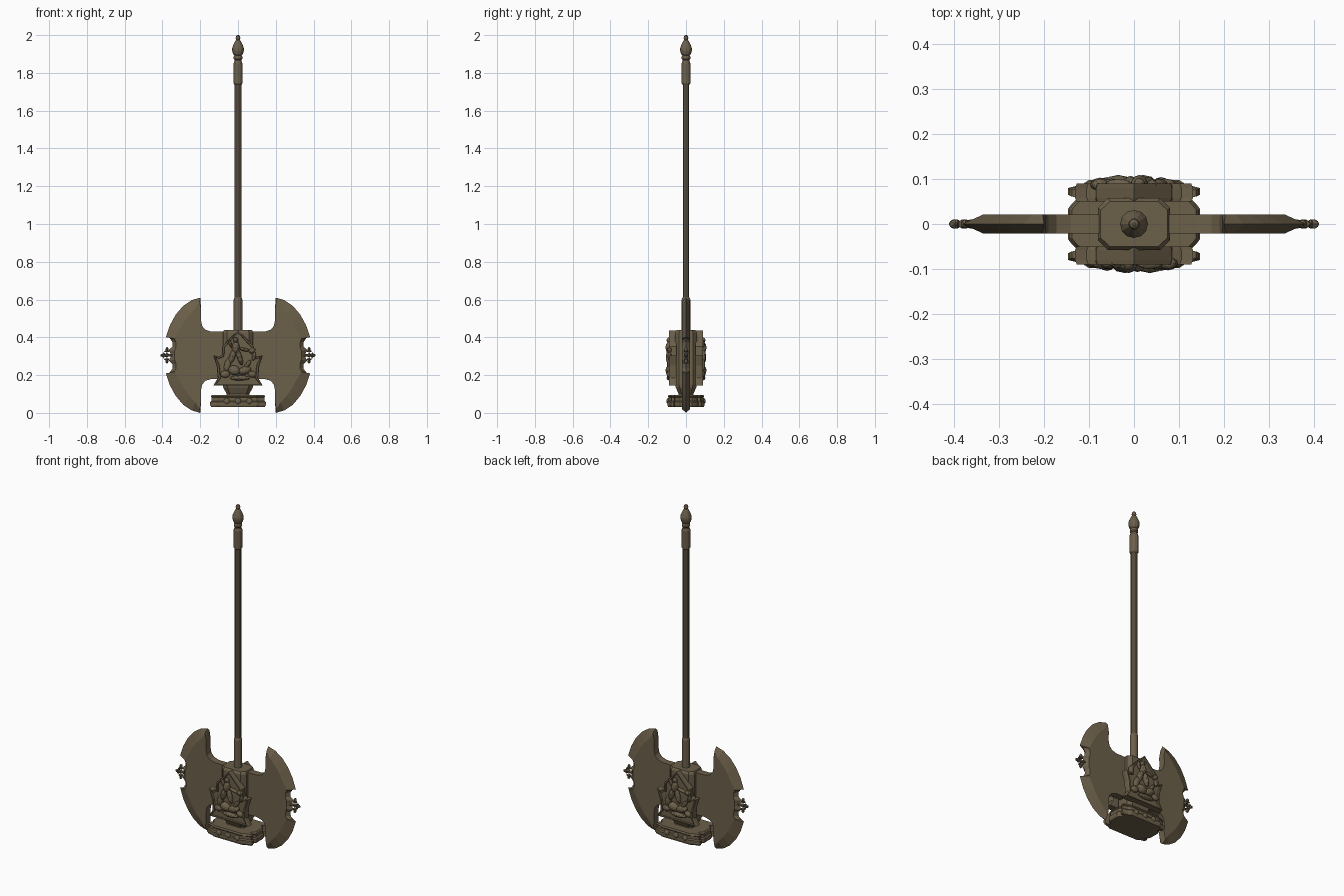
import bpy, bmesh, math
from mathutils import Matrix, Vector

if "Cube" in bpy.data.objects:
    bpy.data.objects.remove(bpy.data.objects["Cube"])

metal = bpy.data.materials.new("aged_bronze")
metal.diffuse_color = (0.15, 0.116, 0.068, 1)
metal.use_nodes = True
metal.node_tree.nodes["Principled BSDF"].inputs["Base Color"].default_value = metal.diffuse_color
MID = 0.305  # height of the blade centre line


def finish(name, bm):
    bmesh.ops.remove_doubles(bm, verts=bm.verts, dist=1e-5)
    bmesh.ops.recalc_face_normals(bm, faces=bm.faces)
    me = bpy.data.meshes.new(name)
    bm.to_mesh(me)
    bm.free()
    me.materials.append(metal)
    ob = bpy.data.objects.new(name, me)
    bpy.context.collection.objects.link(ob)
    return ob


def loft(name, rings):
    """Skin a list of closed rings and cap both ends."""
    bm = bmesh.new()
    loops = [[bm.verts.new(p) for p in r] for r in rings]
    for a, b in zip(loops, loops[1:]):
        for i in range(len(a)):
            j = (i + 1) % len(a)
            bm.faces.new((a[i], a[j], b[j], b[i]))
    bm.faces.new(loops[0])
    bm.faces.new(loops[-1])
    return finish(name, bm)


def lathe(name, profile, n=12):
    return loft(name, [[(r * math.cos(2 * math.pi * i / n), r * math.sin(2 * math.pi * i / n), z)
                        for i in range(n)] for r, z in profile])


def four_way(quarter):
    """Mirror a quarter outline (from +x side to +y side) into a closed loop."""
    half = quarter + [(-x, y) for x, y in reversed(quarter)]
    return half + [(-x, -y) for x, y in half]


def add_blob(bm, pos, size, tilt=0, sub=1):
    m = Matrix.Translation(pos) @ Matrix.Rotation(tilt, 4, 'Y') @ Matrix.Diagonal((*size, 1))
    bmesh.ops.create_icosphere(bm, subdivisions=sub, radius=1, matrix=m)


# Shaft, collar and pommel
lathe("shaft", [(.018, .42), (.018, 1.76)], 10)
lathe("shaft_collar", [(.023, .42), (.023, .60), (.018, .612)])
lathe("grip_sleeve", [(.019, 1.738), (.024, 1.745), (.024, 1.85), (.019, 1.862)])
lathe("pommel", [(.018, 1.855), (.018, 1.868), (.023, 1.874), (.023, 1.886), (.019, 1.892),
                 (.026, 1.90), (.031, 1.917), (.031, 1.93), (.026, 1.945), (.015, 1.968),
                 (.010, 1.975), (.013, 1.984), (.010, 1.995), (.003, 2.0)])

# Central block with a tapering neck underneath
block = four_way([(1, .62), (.72, 1)])
loft("central_block", [[(x * w, y * d, z) for x, y in block] for w, d, z in
                       [(.065, .045, .08), (.06, .038, .10), (.078, .055, .135),
                        (.08, .058, .15), (.08, .058, .425), (.074, .05, .438)]])

# Notched foot with studs on the front and back
foot = four_way([(.147, .033), (.138, .045), (.122, .06), (.147, .065),
                 (.147, .08), (.115, .088), (.10, .098)])
loft("foot", [[(x * s, y * s, z) for x, y in foot] for s, z in
              [(.96, .03), (1, .04), (1, .058), (.95, .064), (.95, .082), (.98, .086), (.94, .096)]])
bm = bmesh.new()
for s in (-1, 1):
    for x in (-.06, 0, .06):
        add_blob(bm, (x, s * .093, .062), (.017, .011, .017), sub=2)
finish("foot_studs", bm)

# Blades: (edge, ridge) pairs down the upper half, heights from the centre line
edge = [(.20, .305), (.245, .292), (.29, .262), (.33, .215), (.36, .16), (.382, .096),
        (.362, .092), (.347, .07), (.348, .045), (.366, .028), (.358, .012)]
ridge = [(.203, .285), (.225, .25), (.257, .215), (.287, .175), (.308, .135), (.335, .088),
         (.335, .084), (.328, .068), (.328, .045), (.335, .025), (.335, .01)]
back = [(.195, .24), (.197, .19), (.19, .155), (.172, .135), (.14, .125), (.05, .125)]


def both(pts):
    return pts + [(x, -z) for x, z in reversed(pts)]


for side, label in ((1, "right"), (-1, "left")):
    bm = bmesh.new()

    def ring(pts, y):
        return [bm.verts.new((side * x, y, MID + z)) for x, z in pts]
    e = ring(both(edge), 0)
    spine = both(list(reversed(back)))
    spine = list(reversed(both(back)))
    flats, backs = [], []
    for y in (-.021, .021):
        r, b = ring(both(ridge), y), ring(spine, y)
        for i in range(len(e) - 1):
            bm.faces.new((e[i], e[i + 1], r[i + 1], r[i]))
        bm.faces.new(r + b)
        bm.faces.new((e[0], r[0], b[-1]))
        bm.faces.new((e[-1], b[0], r[-1]))
        backs.append(b)
    p, q = backs
    for i in range(len(p) - 1):
        bm.faces.new((p[i], p[i + 1], q[i + 1], q[i]))
    bm.faces.new((e[0], p[-1], q[-1]))
    bm.faces.new((e[-1], q[0], p[0]))
    finish(label + "_blade", bm)

    # Cross-shaped finial in the blade notch
    bm = bmesh.new()
    for x, z, rx, rz in ((.355, 0, .03, .008), (.377, 0, .013, .013), (.397, 0, .016, .010),
                         (.376, .03, .009, .016), (.376, -.03, .009, .016),
                         (.377, .021, .016, .006), (.377, -.021, .016, .006),
                         (.393, 0, .006, .018)):
        add_blob(bm, (side * x, 0, MID + z), (rx, .012, rz))
    finish(label + "_finial", bm)

# Framed shield plates with a relief scene, front and back
half = [(.13, .145), (.107, .185), (.113, .25), (.131, .305), (.105, .298),
        (.086, .305), (.084, .352)]
shield = half + [(0, .437)] + [(-x, z) for x, z in reversed(half)]
relief = [  # x, z, half width, half height, depth, tilt
    (-.012, .385, .013, .016, .016, 0), (-.012, .345, .02, .034, .022, .1),
    (-.03, .30, .017, .045, .018, .35), (.008, .295, .014, .045, .02, -.3),
    (.035, .335, .032, .009, .013, .25), (.075, .33, .02, .014, .014, -.5),
    (.085, .30, .011, .024, .011, .2), (-.055, .255, .018, .04, .014, .3),
    (-.068, .205, .026, .02, .014, 0), (-.02, .225, .034, .026, .022, .3),
    (.035, .225, .036, .022, .022, -.3), (.075, .205, .024, .018, .016, .4),
    (.01, .185, .055, .014, .016, 0), (.05, .255, .012, .03, .014, .6),
    (-.04, .365, .008, .024, .012, -.4)]
for turn, label in ((0, "front"), (math.pi, "back")):
    rot = Matrix.Rotation(turn, 4, 'Z')
    plate = loft(label + "_plate", [[(x * s, y, z) for x, z in shield]
                                    for s, y in ((.97, -.05), (1, -.058), (1, -.08), (.97, -.09))])
    bm = bmesh.new()
    bm.from_mesh(plate.data)
    face = min(bm.faces, key=lambda f: f.calc_center_median().y)
    bmesh.ops.inset_region(bm, faces=[face], thickness=.009)
    bmesh.ops.inset_region(bm, faces=[face], thickness=.003, depth=-.009)
    bm.transform(rot)
    bm.to_mesh(plate.data)
    bm.free()
    bm = bmesh.new()
    for x, z, rx, rz, d, tilt in relief:
        add_blob(bm, (x, -.087, z), (rx, d, rz), tilt, 2)
    bm.transform(rot)
    finish(label + "_relief", bm)
